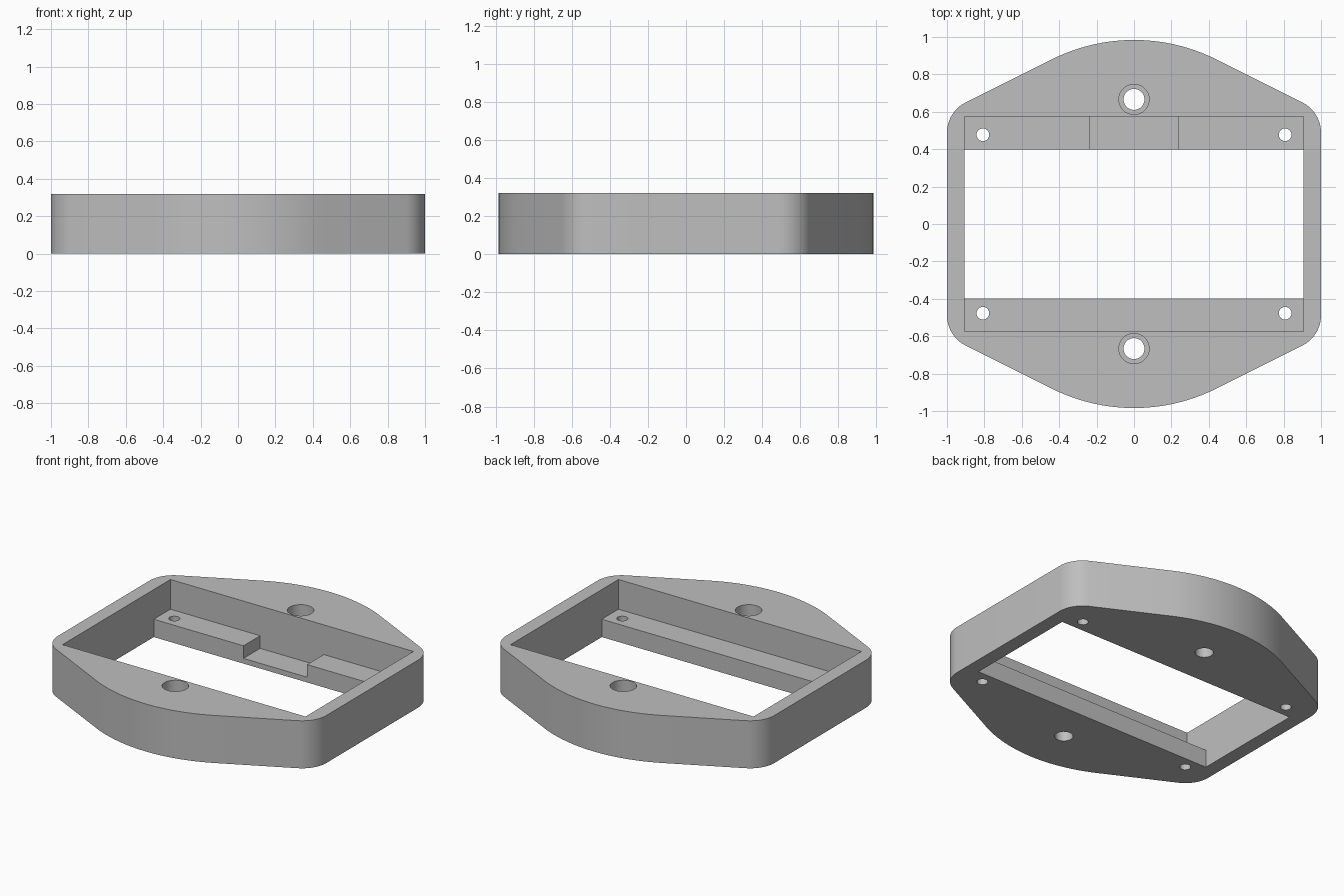
import bpy, bmesh, math
from math import sin, cos, pi

cube = bpy.data.objects.get("Cube")
if cube:
    bpy.data.objects.remove(cube, do_unlink=True)

HEIGHT = 0.32      # full plate height
LEDGE = 0.12       # top of the ledges inside the pocket
NOTCH = 0.035      # floor of the notch in the rear ledge

grey = bpy.data.materials.new("plain grey")
grey.use_nodes = True
grey.diffuse_color = (0.52, 0.52, 0.52, 1)
grey.node_tree.nodes["Principled BSDF"].inputs["Base Color"].default_value = (0.52, 0.52, 0.52, 1)


def prism(name, points, z0, z1):
    """Extrude a counter-clockwise xy outline from z0 to z1."""
    bm = bmesh.new()
    face = bm.faces.new([bm.verts.new((x, y, z0)) for x, y in points])
    top = bmesh.ops.extrude_face_region(bm, geom=[face])["geom"]
    verts = [g for g in top if isinstance(g, bmesh.types.BMVert)]
    bmesh.ops.translate(bm, verts=verts, vec=(0, 0, z1 - z0))
    bmesh.ops.recalc_face_normals(bm, faces=bm.faces)
    mesh = bpy.data.meshes.new(name)
    bm.to_mesh(mesh)
    bm.free()
    mesh.materials.append(grey)
    obj = bpy.data.objects.new(name, mesh)
    bpy.context.collection.objects.link(obj)
    return obj


def arc(cx, cy, r, a0, a1, n):
    return [(cx + r * cos(a0 + (a1 - a0) * i / n), cy + r * sin(a0 + (a1 - a0) * i / n))
            for i in range(n + 1)]


def rect(x, y0, y1):
    return [(-x, y0), (x, y0), (x, y1), (-x, y1)]


def circle(x, y, r, n):
    return arc(x, y, r, 0, 2 * pi, n)[:-1]


def cut(body, points, z0, z1):
    """Subtract a prism from the body."""
    tool = prism("cutter", points, z0, z1)
    tool.hide_render = True
    mod = body.modifiers.new("cut", "BOOLEAN")
    mod.operation, mod.solver, mod.object = "DIFFERENCE", "EXACT", tool
    bpy.context.view_layer.objects.active = body
    bpy.ops.object.modifier_apply(modifier=mod.name)
    bpy.data.objects.remove(tool, do_unlink=True)


# Outline: large end arcs joined by straight tangents to rounded corners
R, r = 0.984, 0.18
tilt = math.atan(2)                       # direction of the sloped side normal
cx = 1 - r
cy = (R - r - cx * cos(tilt)) / sin(tilt)
quarter = arc(cx, cy, r, 0, tilt, 10) + arc(0, 0, R, tilt, pi / 2, 12)
half = quarter + [(-x, y) for x, y in reversed(quarter[:-1])]
outline = half + [(-x, -y) for x, y in half]
frame = prism("mounting_frame", outline, 0, HEIGHT)

# Pocket, window and notch
cut(frame, rect(0.905, -0.574, 0.574), LEDGE, 0.5)
cut(frame, rect(0.905, -0.397, 0.397), -0.1, 0.5)
cut(frame, rect(0.237, 0.3, 0.574), NOTCH, 0.25)

# Counterbored end holes and small ledge holes
for side in (-1, 1):
    cut(frame, circle(0, side * 0.666, 0.056, 32), -0.1, 0.5)
    cut(frame, circle(0, side * 0.666, 0.081, 32), LEDGE, 0.5)
    for x in (-0.808, 0.808):
        cut(frame, circle(x, side * 0.477, 0.034, 24), -0.1, 0.25)

bpy.ops.object.select_all(action="DESELECT")
frame.select_set(True)
bpy.context.view_layer.objects.active = frame
bpy.ops.object.shade_smooth_by_angle(angle=math.radians(30))
